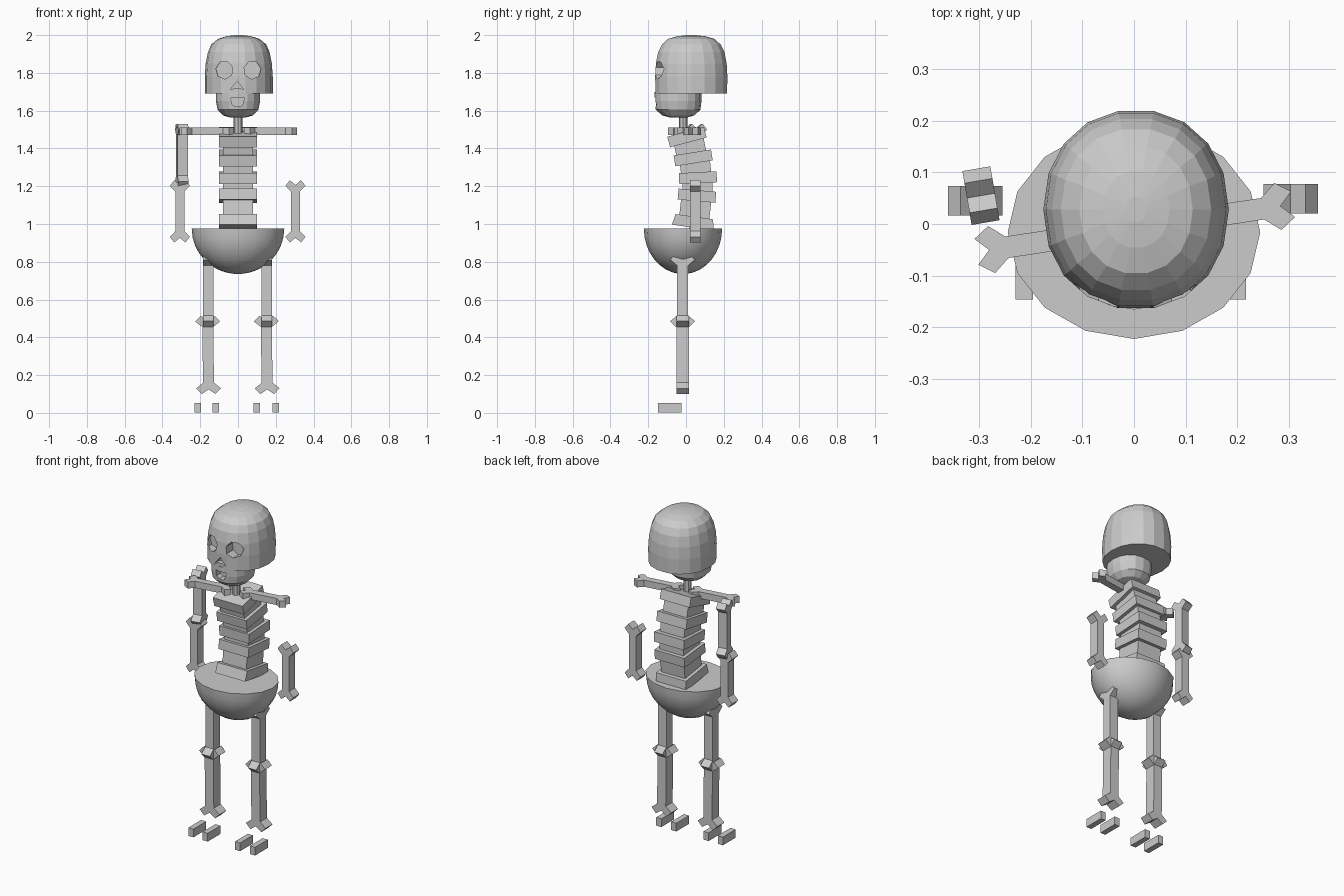
import bpy, bmesh, math
from mathutils import Matrix, Vector, Euler

if "Cube" in bpy.data.objects:
    bpy.data.objects.remove(bpy.data.objects["Cube"])

bone_mat = bpy.data.materials.new("bone_grey")
bone_mat.diffuse_color = (0.6, 0.6, 0.6, 1)
bone_mat.use_nodes = True
bone_mat.node_tree.nodes["Principled BSDF"].inputs["Base Color"].default_value = bone_mat.diffuse_color


def finish(name, bm, loc=(0, 0, 0), rot=(0, 0, 0)):
    bmesh.ops.recalc_face_normals(bm, faces=bm.faces)
    me = bpy.data.meshes.new(name)
    bm.to_mesh(me)
    bm.free()
    me.materials.append(bone_mat)
    ob = bpy.data.objects.new(name, me)
    ob.location, ob.rotation_euler = loc, rot
    bpy.context.collection.objects.link(ob)
    return ob


def box(name, size, loc, tilt=0, bottom_scale=1.0):
    bm = bmesh.new()
    bmesh.ops.create_cube(bm, size=1)
    for v in bm.verts:
        v.co = Vector([a * b for a, b in zip(v.co, size)])
        if v.co.z < 0:
            v.co.y *= bottom_scale
    return finish(name, bm, loc, (math.radians(tilt), 0, 0))


def loft(name, rings, sides, loc=(0, 0, 0), power=1.0):
    """Stack of capped elliptical rings given as (z, rx, ry, y_centre)."""
    bm = bmesh.new()
    loops = []
    for z, rx, ry, cy in rings:
        loop = []
        for i in range(sides):
            a = 2 * math.pi * i / sides
            c, s = math.cos(a), math.sin(a)
            loop.append(bm.verts.new((rx * math.copysign(abs(c) ** power, c),
                                      cy + ry * math.copysign(abs(s) ** power, s), z)))
        loops.append(loop)
    for a, b in zip(loops, loops[1:]):
        for i in range(sides):
            j = (i + 1) % sides
            bm.faces.new((a[i], a[j], b[j], b[i]))
    bm.faces.new(loops[0])
    bm.faces.new(loops[-1])
    return finish(name, bm, loc)


def prism(name, pts, depth, loc=(0, 0, 0), rot=(0, 0, 0)):
    """Outline in local x-z, extruded along local y."""
    bm = bmesh.new()
    f = bm.faces.new([bm.verts.new((x, -depth / 2, z)) for x, z in pts])
    ext = bmesh.ops.extrude_face_region(bm, geom=[f])["geom"]
    for v in ext:
        if isinstance(v, bmesh.types.BMVert):
            v.co.y += depth
    return finish(name, bm, loc, rot)


def bone(name, length, flare, shaft, depth, loc, rot=(0, 0, 0)):
    """Straight shaft with a forked knuckle at each end."""
    h = length / 2
    side = [(shaft, h - 0.06), (flare, h - 0.03), (flare * 0.55, h)]
    top = side + [(0, h - 0.025)] + [(-x, z) for x, z in reversed(side)]
    pts = top + [(-x, -z) for x, z in top]
    return prism(name, pts, depth, loc, rot)


# Skull with a rounded crown and flat base
skull = loft("skull", [
    (1.69, 0.180, 0.192, 0.028), (1.78, 0.180, 0.194, 0.028),
    (1.85, 0.175, 0.190, 0.028), (1.91, 0.163, 0.178, 0.028),
    (1.95, 0.146, 0.158, 0.028), (1.98, 0.110, 0.125, 0.028),
    (1.994, 0.065, 0.075, 0.028), (2.0, 0.02, 0.025, 0.028)], 18, (0.004, 0, 0), 0.94)

# Jaw
jaw = loft("jaw", [
    (1.565, 0.045, 0.05, -0.04), (1.575, 0.08, 0.085, -0.04),
    (1.605, 0.108, 0.118, -0.042), (1.65, 0.117, 0.124, -0.042),
    (1.70, 0.117, 0.124, -0.042)], 16, power=0.9)


def cut(target, name, pts, loc, depth):
    cutter = prism(name, pts, depth, loc)
    cutter.hide_render = True
    cutter.hide_viewport = True
    mod = target.modifiers.new(name, 'BOOLEAN')
    mod.operation, mod.solver, mod.object = 'DIFFERENCE', 'EXACT', cutter


# Eye sockets, nose and mouth openings
eye = [(0.046 * math.cos(math.tau * i / 7 + 0.3), 0.048 * math.sin(math.tau * i / 7 + 0.3))
       for i in range(7)]
cut(skull, "eye_cutter_left", eye, (-0.072, -0.2, 1.815), 0.2)
cut(skull, "eye_cutter_right", [(-x, z) for x, z in eye], (0.076, -0.2, 1.815), 0.2)
cut(skull, "nose_cutter", [(-0.038, -0.02), (-0.012, -0.01), (0.012, -0.01), (0.038, -0.02), (0, 0.025)],
    (-0.005, -0.2, 1.73), 0.15)
cut(jaw, "mouth_cutter", [(-0.035, 0.02), (-0.03, -0.015), (-0.012, -0.028),
                          (0.018, -0.028), (0.032, -0.01), (0.035, 0.02)],
    (-0.003, -0.2, 1.65), 0.16)

# Neck
loft("neck", [(1.47, 0.023, 0.023, 0), (1.60, 0.023, 0.023, 0)], 8, (0, -0.015, 0))

# Curved spine: wide vertebrae joined by narrower discs
spine = [(0.04, 1.01, -8), (0.058, 1.15, -5), (0.063, 1.245, 3), (0.038, 1.35, 9), (0.005, 1.46, 15)]
for i, (y, z, tilt) in enumerate(spine):
    box(f"vertebra_{i + 1}", (0.2, 0.2, 0.058), (0, y, z), tilt, 1.12 if i == 0 else 1.0)
    if i:
        py, pz, pt = spine[i - 1]
        box(f"disc_{i}", (0.16, 0.16, z - pz), (0, (y + py) / 2, (z + pz) / 2), (tilt + pt) / 2)

# Pelvis bowl
rings = []
for i in range(9):
    a = math.radians(4 + 86 * i / 8)
    rings.append((0.975 - 0.24 * math.cos(a), 0.245 * math.sin(a), 0.207 * math.sin(a), -0.016))
pelvis = loft("pelvis", rings, 16)
bpy.context.view_layer.objects.active = pelvis
pelvis.select_set(True)
bpy.ops.object.shade_smooth_by_angle(angle=math.radians(40))

# Collarbones lie flat, running out to the shoulders
q = math.pi / 2
for name, x in (("left", -0.165), ("right", 0.168)):
    ob = bone("collarbone_" + name, 0.285, 0.046, 0.021, 0.04, (x, 0.15 * x - 0.008, 1.49))
    ob.rotation_euler = (Matrix.Rotation(0.15, 3, 'Z') @ Matrix.Rotation(q, 3, 'X')
                         @ Matrix.Rotation(q, 3, 'Y')).to_euler()

# Single upper arm, both forearms
bone("upper_arm_left", 0.335, 0.053, 0.024, 0.055, (-0.297, 0.055, 1.363), (0, 0, q + 0.17))
bone("forearm_left", 0.33, 0.053, 0.024, 0.057, (-0.308, 0.045, 1.067))
bone("forearm_right", 0.33, 0.053, 0.024, 0.057, (0.304, 0.049, 1.067))

# Legs and paired foot bars
for name, x in (("left", -0.158), ("right", 0.152)):
    bone("thigh_" + name, 0.385, 0.066, 0.029, 0.056, (x, -0.018, 0.648), (0, 0, q))
    bone("shin_" + name, 0.415, 0.066, 0.029, 0.066, (x, -0.017, 0.307), (0, -0.012, 0))
for i, x in enumerate((-0.213, -0.117, 0.1, 0.2)):
    box(f"foot_bar_{i + 1}", (0.034, 0.122, 0.05), (x, -0.086, 0.027))
